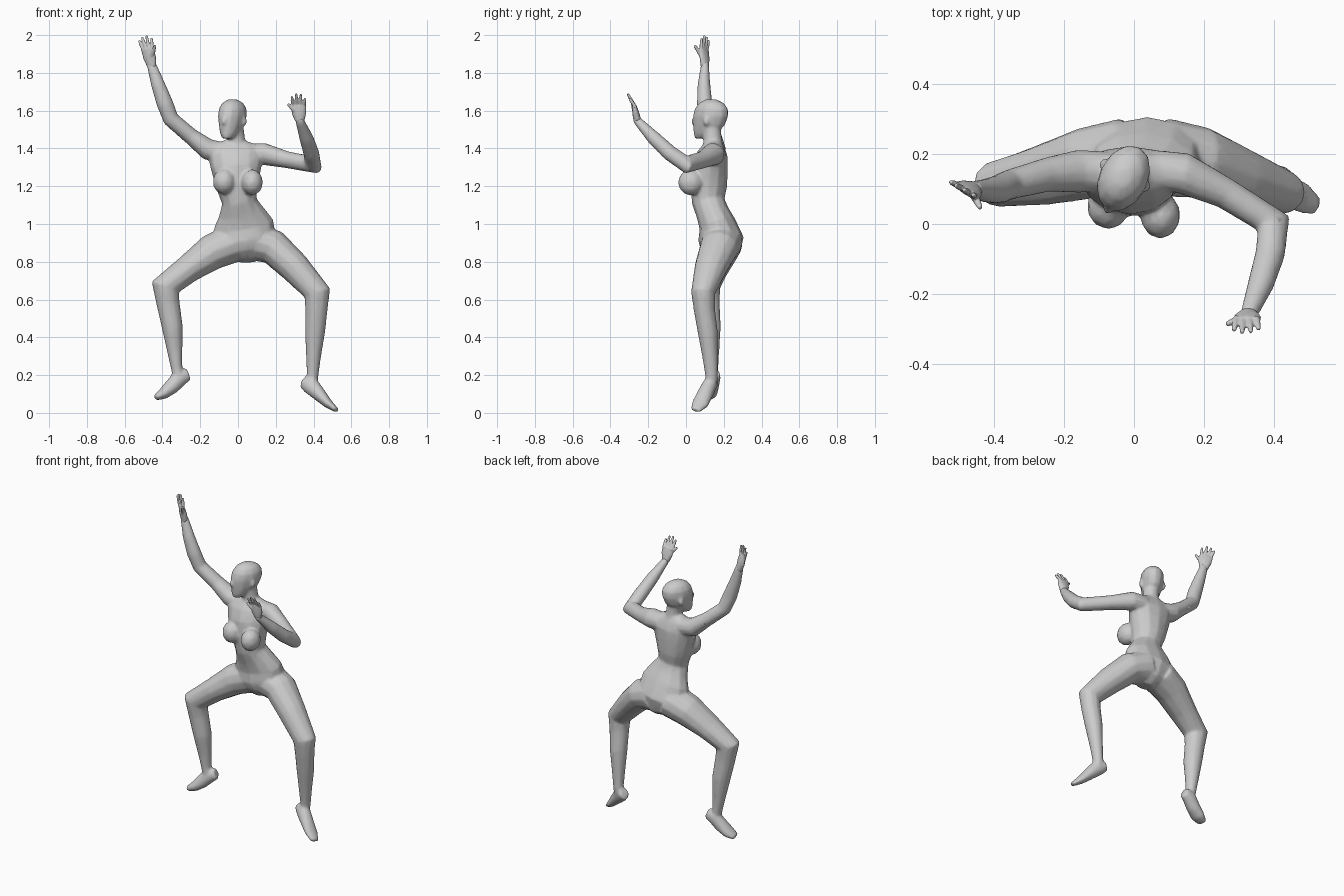
import bpy, bmesh, math
from mathutils import Vector, Matrix

Y = Vector((0, 1, 0))


def loft(bm, rings, ref=Y, sides=12):
    """Closed tube through rings (x, y, z, radius along ref, radius across)."""
    ref = Vector(ref)
    pts = [Vector(r[:3]) for r in rings]
    loops = []
    for i, r in enumerate(rings):
        t = Vector((0, 0, 0))
        if i > 0:
            t += (pts[i] - pts[i - 1]).normalized()
        if i < len(pts) - 1:
            t += (pts[i + 1] - pts[i]).normalized()
        t.normalize()
        a = (ref - t * ref.dot(t)).normalized()
        b = t.cross(a)
        loops.append([bm.verts.new(pts[i] + 1.03 * (a * r[3] * math.cos(w) + b * r[4] * math.sin(w)))
                      for w in (2 * math.pi * k / sides for k in range(sides))])
    for p, q in zip(loops, loops[1:]):
        for k in range(sides):
            n = (k + 1) % sides
            bm.faces.new((p[k], p[n], q[n], q[k]))
    bm.faces.new(loops[0][::-1])
    bm.faces.new(loops[-1])


def blob(bm, centre, size):
    m = Matrix.Translation(centre) @ Matrix.Diagonal((*size, 1))
    bmesh.ops.create_icosphere(bm, subdivisions=2, radius=1, matrix=m)


def fuse(name, bm, voxel, smooth, ratio):
    """Melt overlapping parts into one smooth skin."""
    bmesh.ops.recalc_face_normals(bm, faces=bm.faces)
    me = bpy.data.meshes.new(name)
    bm.to_mesh(me)
    bm.free()
    me.polygons.foreach_set("use_smooth", [True] * len(me.polygons))
    ob = bpy.data.objects.new(name, me)
    bpy.context.collection.objects.link(ob)
    m = ob.modifiers.new("skin", 'REMESH')
    m.mode = 'VOXEL'
    m.voxel_size = voxel
    m.use_smooth_shade = True
    m = ob.modifiers.new("soften", 'SMOOTH')
    m.factor = 0.5
    m.iterations = smooth
    m = ob.modifiers.new("reduce", 'DECIMATE')
    m.ratio = ratio
    return ob


body = bmesh.new()

# torso
loft(body, [(.06, .17, .805, .05, .05), (.055, .18, .85, .10, .10), (.04, .185, .92, .155, .118),
            (.03, .165, 1.0, .155, .095), (.02, .14, 1.06, .12, .085), (.007, .118, 1.12, .09, .085),
            (-.005, .12, 1.2, .108, .095), (-.01, .125, 1.3, .132, .095), (-.013, .14, 1.37, .145, .08),
            (-.013, .145, 1.415, .13, .055), (-.012, .145, 1.44, .06, .04)], ref=(1, 0, 0))
blob(body, (-.073, .05, 1.225), (.062, .066, .07))
blob(body, (.075, .025, 1.22), (.058, .068, .07))

# neck and head, turned a little to one side
loft(body, [(-.01, .145, 1.39, .06, .055), (-.01, .14, 1.45, .046, .048), (-.02, .135, 1.53, .046, .048)],
     ref=(1, 0, 0))
face = Vector((-.45, -.89, 0)).normalized()
side = Vector((.89, -.45, 0)).normalized()
mid = Vector((-.03, .13, 0))
head = bmesh.new()
for z, fwd, deep, wide in [(1.452, .06, .03, .026), (1.48, .035, .062, .046), (1.52, .01, .09, .06),
                           (1.57, 0, .1, .07), (1.61, -.005, .094, .068), (1.64, -.005, .07, .052),
                           (1.66, -.002, .03, .022)]:
    c = mid + face * fwd
    ring = [body.verts.new((c + face * deep * math.cos(w) + side * wide * math.sin(w)) + Vector((0, 0, z)))
            for w in (math.pi * k / 6 for k in range(12))]
    if z > 1.46:
        for k in range(12):
            n = (k + 1) % 12
            body.faces.new((last[k], last[n], ring[n], ring[k]))
    else:
        body.faces.new(ring[::-1])
    last = ring
body.faces.new(last)
head.free()
nose = [mid + face * f + Vector((0, 0, z)) for f, z in ((.088, 1.575), (.1, 1.545), (.098, 1.53))]
loft(body, [(*p, r, r) for p, r in zip(nose, (.008, .013, .012))], ref=side, sides=8)
for s in (-1, 1):
    blob(body, mid + side * .066 * s - face * .01 + Vector((0, 0, 1.545)), (.014, .018, .028))

# raised arm
loft(body, [(-.07, .15, 1.375, .055, .055), (-.16, .15, 1.395, .06, .055), (-.25, .14, 1.465, .048, .042),
            (-.355, .112, 1.555, .042, .042), (-.388, .098, 1.64, .04, .043), (-.424, .095, 1.74, .033, .036),
            (-.455, .10, 1.835, .022, .026), (-.46, .10, 1.855, .018, .024)])
# bent arm
loft(body, [(.06, .155, 1.37, .055, .055), (.14, .145, 1.37, .055, .06), (.26, .088, 1.34, .043, .045),
            (.398, .002, 1.315, .04, .055), (.388, -.085, 1.375, .04, .042), (.362, -.17, 1.455, .036, .037),
            (.328, -.255, 1.545, .022, .025), (.326, -.262, 1.56, .02, .024)], ref=(.6, .65, .86))

# legs
loft(body, [(-.02, .19, .90, .11, .10), (-.14, .172, .85, .10, .093), (-.26, .14, .765, .085, .073),
            (-.385, .115, .667, .065, .076), (-.37, .12, .58, .057, .06), (-.347, .128, .45, .055, .054),
            (-.335, .135, .33, .04, .04), (-.325, .138, .24, .033, .03), (-.315, .138, .19, .03, .03)])
loft(body, [(.08, .19, .91, .11, .10), (.19, .175, .875, .10, .09), (.30, .132, .77, .085, .08),
            (.42, .09, .635, .062, .07), (.415, .097, .55, .055, .058), (.408, .115, .43, .052, .052),
            (.40, .127, .3, .04, .039), (.395, .135, .2, .033, .03), (.39, .135, .15, .03, .03)])

# feet, pointing down and outwards
loft(body, [(-.262, .15, .205, .028, .033), (-.305, .145, .19, .038, .045), (-.35, .132, .14, .042, .04),
            (-.395, .12, .102, .045, .03), (-.438, .11, .08, .03, .015)])
loft(body, [(.345, .145, .165, .028, .033), (.385, .125, .145, .038, .046), (.43, .1, .098, .042, .036),
            (.478, .075, .048, .044, .024), (.522, .05, .014, .028, .012)])

fuse("body", body, .008, 5, .2)


# hands: flat palm, four fingers and a thumb
def hand(name, wrist, end, across, tips, thumb):
    bm = bmesh.new()
    wrist, end, across = Vector(wrist), Vector(end), Vector(across).normalized()
    m = wrist.lerp(end, .5)
    loft(bm, [(*wrist, .024, .02), (*m, .038, .018), (*end, .04, .011)], ref=across)
    for k, tip in enumerate(tips):
        base = end + across * (-.03 + .02 * k)
        tip = Vector(tip)
        start = base - (tip - base) * .3
        loft(bm, [(*start, .009, .009), (*base.lerp(tip, .5), .009, .009), (*tip, .006, .006)],
             ref=across, sides=8)
    root = wrist.lerp(end, .35)
    thumb = Vector(thumb)
    loft(bm, [(*root, .014, .014), (*root.lerp(thumb, .6), .011, .011), (*thumb, .007, .007)],
         ref=Vector((.3, .8, .1)), sides=8)
    fuse(name, bm, .0035, 2, .25)


hand("raised_hand", (-.455, .10, 1.83), (-.48, .096, 1.93), (.8, -.5, 0),
     [(-.523, .12, 1.972), (-.508, .11, 1.99), (-.485, .098, 1.998), (-.458, .083, 1.985)],
     (-.438, .046, 1.945))
hand("bent_hand", (.327, -.257, 1.545), (.32, -.275, 1.63), (1, 0, 0),
     [(.285, -.303, 1.675), (.308, -.309, 1.69), (.333, -.307, 1.687), (.355, -.3, 1.665)],
     (.264, -.285, 1.635))
